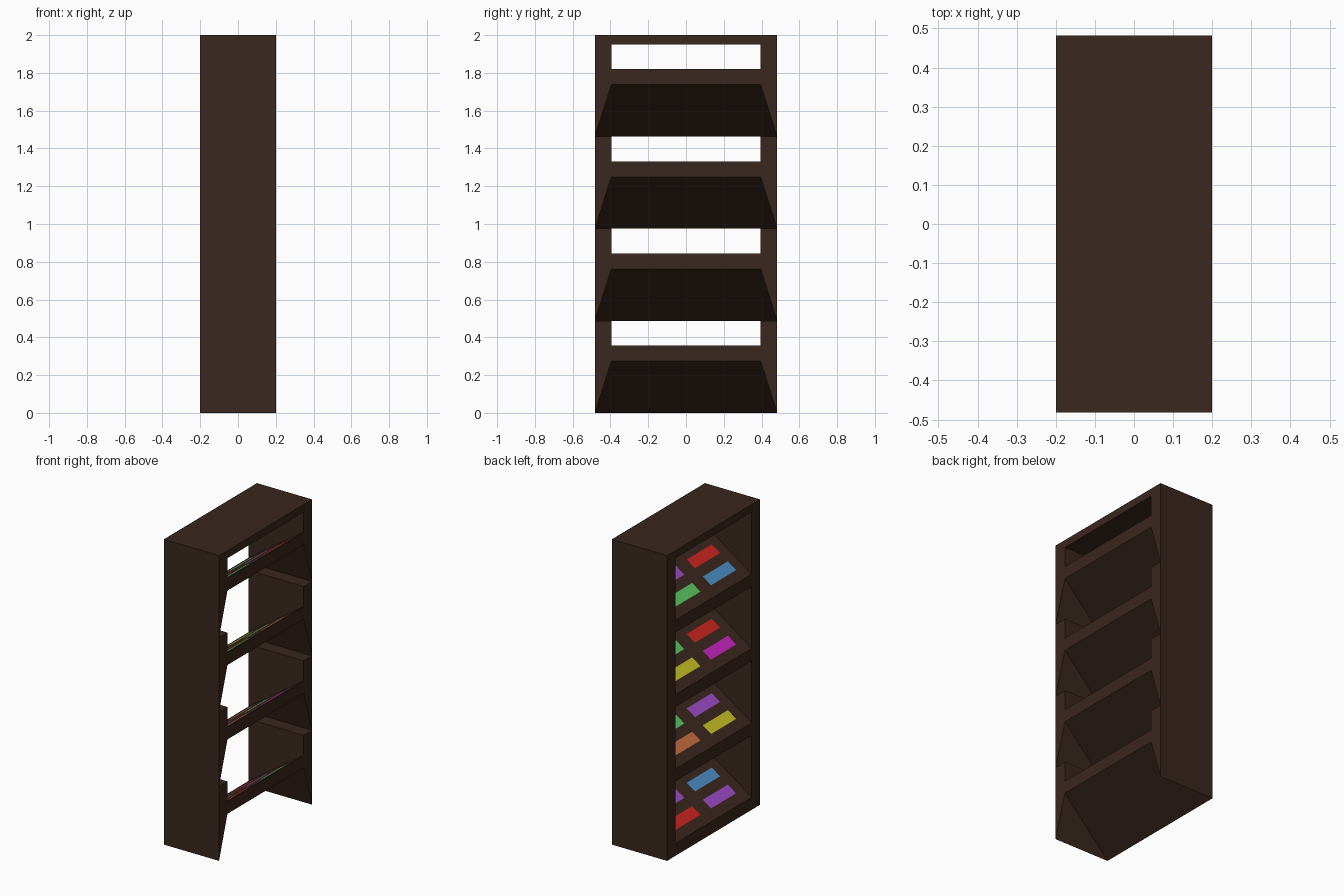
import bpy, bmesh

if "Cube" in bpy.data.objects:
    bpy.data.objects.remove(bpy.data.objects["Cube"])

X, Y, YI = 0.2, 0.482, 0.395      # half depth, outer and inner half width
H = 0.4875                        # height of one bay
LIP, RISE = 0.082, 0.275          # shelf thickness and slope rise
SLOPE = RISE / (2 * X)


def material(name, rgb):
    m = bpy.data.materials.new(name)
    m.diffuse_color = (*rgb, 1)
    m.use_nodes = True
    m.node_tree.nodes["Principled BSDF"].inputs["Base Color"].default_value = m.diffuse_color
    return m


def build(name, polys, mat):
    bm = bmesh.new()
    for p in polys:
        bm.faces.new([bm.verts.new(c) for c in p])
    bmesh.ops.remove_doubles(bm, verts=bm.verts, dist=1e-5)
    bmesh.ops.recalc_face_normals(bm, faces=bm.faces)
    me = bpy.data.meshes.new(name)
    bm.to_mesh(me)
    bm.free()
    me.materials.append(mat)
    ob = bpy.data.objects.new(name, me)
    bpy.context.collection.objects.link(ob)
    return ob


wood = material("dark_wood", (0.042, 0.020, 0.013))
colours = {
    "red": material("red", (0.60, 0.018, 0.015)),
    "blue": material("blue", (0.07, 0.27, 0.56)),
    "green": material("green", (0.10, 0.56, 0.12)),
    "purple": material("purple", (0.33, 0.07, 0.56)),
    "magenta": material("magenta", (0.56, 0.018, 0.52)),
    "yellow": material("yellow", (0.56, 0.52, 0.018)),
    "orange": material("orange", (0.56, 0.15, 0.05)),
}

# One bay: sloping shelf slab, side walls tapering to the outer skin beneath it
front = [(-Y, 0), (Y, 0), (Y, H), (YI, H), (YI, LIP), (-YI, LIP), (-YI, H), (-Y, H)]
back = [(Y, 0), (Y, H), (YI, H), (YI, RISE + LIP), (-YI, RISE + LIP), (-YI, H),
        (-Y, H), (-Y, 0), (-YI, RISE), (YI, RISE)]
polys = [
    [(-X, y, z) for y, z in front],
    [(X, y, z) for y, z in back],
    [(-X, -Y, 0), (-X, Y, 0), (X, YI, RISE), (X, -YI, RISE)],
    [(-X, -YI, LIP), (-X, YI, LIP), (X, YI, RISE + LIP), (X, -YI, RISE + LIP)],
]
for s in (-1, 1):
    o, i = s * Y, s * YI
    polys += [
        [(-X, o, 0), (X, o, 0), (X, o, H), (-X, o, H)],
        [(-X, o, 0), (X, o, 0), (X, i, RISE)],
        [(-X, i, LIP), (X, i, RISE + LIP), (X, i, H), (-X, i, H)],
        [(-X, o, H), (X, o, H), (X, i, H), (-X, i, H)],
    ]
bay = build("shelf_bay_1", polys, wood)
for n in range(1, 4):
    b = bpy.data.objects.new(f"shelf_bay_{n + 1}", bay.data)
    b.location.z = n * H
    bpy.context.collection.objects.link(b)

# Top board
bpy.ops.mesh.primitive_cube_add(size=1, location=(0, 0, (4 * H + 2) / 2))
top = bpy.context.object
top.name = "top_board"
top.scale = (2 * X, 2 * Y, 2 - 4 * H)
top.data.materials.append(wood)

# Coloured goods lying on the slopes: per shelf, rows low to high, (left, right)
goods = [
    [("purple", "red"), ("blue", "purple"), ("red", "green")],
    [("yellow", "orange"), ("purple", "green"), ("orange", "magenta")],
    [("magenta", "yellow"), ("red", "green"), ("green", "orange")],
    [("blue", "green"), ("red", "purple"), ("green", "red")],
]
for n, rows in enumerate(goods):
    for r, pair in enumerate(rows):
        u0 = 0.057 + r * 0.1165
        u1 = u0 + 0.06
        for s, c in zip((-1, 1), pair):
            z0 = n * H + LIP + 0.002
            pts = [(u - X, s * y, z0 + SLOPE * u)
                   for u, y in ((u0, 0.055), (u1, 0.055), (u1, 0.315), (u0, 0.315))]
            if s > 0:
                pts.reverse()
            ob = build(f"item_{n + 1}_{r + 1}_{'left' if s < 0 else 'right'}", [pts], colours[c])
            if ob.data.polygons[0].normal.z < 0:
                ob.data.flip_normals()
